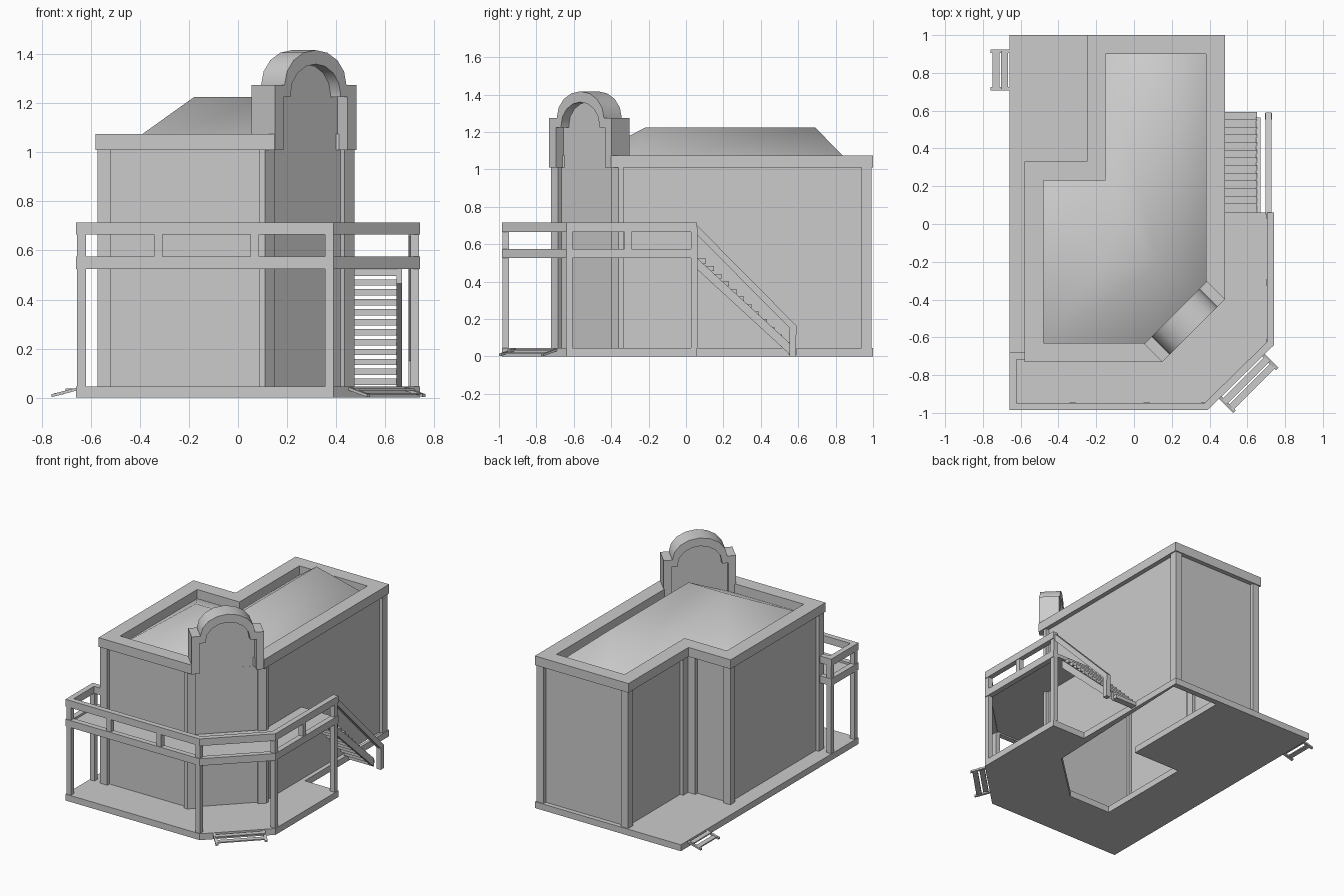
import bpy
import math
from mathutils import Vector, Matrix

cube = bpy.data.objects.get("Cube")
if cube:
    bpy.data.objects.remove(cube, do_unlink=True)

grey = bpy.data.materials.new("plain_grey")
grey.use_nodes = True
COLOUR = (0.6, 0.6, 0.6, 1)
grey.diffuse_color = COLOUR
grey.node_tree.nodes["Principled BSDF"].inputs["Base Color"].default_value = COLOUR


def mesh_object(name, verts, faces):
    mesh = bpy.data.meshes.new(name)
    mesh.from_pydata([tuple(v) for v in verts], [], faces)
    mesh.materials.append(grey)
    obj = bpy.data.objects.new(name, mesh)
    bpy.context.collection.objects.link(obj)
    return obj


def prism(name, loops, low, high, matrix=Matrix()):
    """Extrude flat outlines; a loop inside another one becomes a hole."""
    curve = bpy.data.curves.new(name, "CURVE")
    curve.dimensions = "2D"
    curve.fill_mode = "BOTH"
    curve.extrude = (high - low) / 2
    for loop in loops:
        spline = curve.splines.new("POLY")
        spline.points.add(len(loop) - 1)
        for point, (x, y) in zip(spline.points, loop):
            point.co = (x, y, 0, 1)
        spline.use_cyclic_u = True
    curve.materials.append(grey)
    obj = bpy.data.objects.new(name, curve)
    bpy.context.collection.objects.link(obj)
    obj.matrix_world = matrix @ Matrix.Translation((0, 0, (low + high) / 2))
    bpy.ops.object.select_all(action="DESELECT")
    obj.select_set(True)
    bpy.context.view_layer.objects.active = obj
    bpy.ops.object.convert(target="MESH")
    bpy.ops.object.shade_flat()
    return obj


def offset(points, dist, closed=True):
    """Move an anticlockwise outline inward with mitred corners."""
    pts = [Vector(p) for p in points]
    result = []
    for i, p in enumerate(pts):
        before = (p - pts[i - 1]).normalized()
        after = (pts[(i + 1) % len(pts)] - p).normalized()
        if not closed and i == 0:
            before = after
        if not closed and i == len(pts) - 1:
            after = before
        n1, n2 = Vector((-before.y, before.x)), Vector((-after.y, after.x))
        result.append(p + (n1 + n2) * dist / (1 + n1.dot(n2)))
    return result


def ribbon(name, path, width, low, high):
    prism(name, [list(path) + offset(path, width, closed=False)[::-1]], low, high)


def beam(name, a, b, width, height):
    """A bar between two points, with upright ends."""
    a, b = Vector(a), Vector(b)
    along = Vector((b.x - a.x, b.y - a.y, 0)).normalized()
    side = Vector((-along.y, along.x, 0)) * width / 2
    up = Vector((0, 0, height / 2))
    verts = [p + side * s + up * u for p in (a, b) for s, u in ((-1, -1), (1, -1), (1, 1), (-1, 1))]
    faces = [(0, 1, 2, 3), (7, 6, 5, 4)] + [(i, i + 4, (i + 1) % 4 + 4, (i + 1) % 4) for i in range(4)]
    return mesh_object(name, verts, faces)


def post(name, x, y, low, high, size=0.035):
    mid = (low + high) / 2
    return beam(name, (x - size / 2, y, mid), (x + size / 2, y, mid), size, high - low)


BASE, EAVES, DECK = 0.045, 1.01, 0.525

# Ground slab with an opening beneath the house
deck_edge = [(-0.66, -0.985), (0.39, -0.985), (0.742, -0.64), (0.742, 0.06)]
opening = [(-0.27, -0.58), (0.06, -0.58), (0.42, -0.24), (0.465, 0.96), (0.1, 0.96), (0.1, 0.13), (-0.27, 0.13)]
prism("ground_slab", [deck_edge + [(0.48, 0.06), (0.48, 1), (-0.66, 1)], opening], 0, BASE)

# House walls set back between corner columns; the cut corner is set back too
outline = [(-0.58, -0.73), (0.15, -0.73), (0.482, -0.4), (0.482, 1), (-0.25, 1), (-0.25, 0.33), (-0.58, 0.33)]
house = offset(outline, 0.008)
house[1], house[2] = Vector((0.11, -0.722)), Vector((0.474, -0.36))
prism("house_walls", [offset(house, 0.024), offset(house, 0.034)], BASE, EAVES)
for i, a in enumerate(house):
    b = house[(i + 1) % len(house)]
    along = (b - a).normalized()
    inward = Vector((-along.y, along.x)) * 0.055
    first = 0.025 if i == 2 else 0.055
    last = 0.025 if i == 0 else 0.055
    for start, end in ((a, a + along * first), (b - along * last, b)):
        prism("corner_column", [[start, end, end + inward, start + inward]], BASE, EAVES)

# Parapet, open across the cut corner, and hipped roof
ribbon("parapet", outline[2:] + outline[:2], 0.1, EAVES, 1.075)
eaves = offset(outline, 0.1)
ridge = [(-0.18, -0.215), (0.13, -0.215), (0.13, 0.69)]
roof = mesh_object(
    "hipped_roof",
    [(p[0], p[1], EAVES) for p in eaves] + [(x, y, 1.225) for x, y in ridge],
    [(0, 1, 8, 7), (1, 2, 8), (2, 3, 9, 8), (3, 4, 9), (4, 5, 8, 9), (5, 6, 7, 8), (6, 0, 7)])
for face in roof.data.polygons:
    face.use_smooth = True


# Arched gable across the cut corner
def arch(half, shoulder, radius, spring, top, steps=8):
    turns = [math.pi * i / steps for i in range(steps + 1)]
    curve = [(radius * math.cos(t), spring + (top - spring) * math.sin(t)) for t in turns]
    return [(-half, EAVES), (half, EAVES), (half, shoulder), (radius, shoulder)] + curve + \
           [(-radius, shoulder), (-half, shoulder)]


c = math.sqrt(0.5)
gable_frame = Matrix(((c, 0, c, 0.316), (c, 0, -c, -0.565), (0, 1, 0, 0), (0, 0, 0, 1)))
outer = arch(0.235, 1.275, 0.178, 1.276, 1.417)
inner = arch(0.185, 1.225, 0.145, 1.235, 1.36)
prism("gable_surround", [outer[1:] + outer[:1] + inner[:1] + inner[:0:-1]], -0.135, 0, gable_frame)
bpy.ops.object.shade_smooth_by_angle(angle=math.radians(35))
prism("gable_panel", [inner], -0.1, -0.058, gable_frame)

# Raised deck, its edge beam and its handrail
rail_path = [(-0.56, -0.68), (-0.66, -0.68)] + deck_edge
ribbon("deck_edge_beam", rail_path, 0.038, DECK, 0.575)
ribbon("deck_handrail", rail_path, 0.038, 0.665, 0.715)
deck_inner = [(0.455, 0.06), (0.455, -0.36), (0.11, -0.7), (-0.56, -0.7)]
prism("deck_floor", [rail_path + deck_inner], DECK + 0.01, 0.56)

# Deck posts and short rail posts
for x, y in [(-0.638, -0.7), (-0.638, -0.963), (0.372, -0.963), (0.72, -0.625), (0.72, 0.043)]:
    post("deck_post", x, y, BASE, 0.69)
for x, y in [(-0.325, -0.963), (0.068, -0.963), (0.72, -0.31)]:
    post("short_rail_post", x, y, 0.57, 0.67)

# Side staircase
for i in range(13):
    y, z = 0.085 + i * 0.0405, 0.51 - i * 0.0405
    beam("stair_tread", (0.475, y, z), (0.65, y, z), 0.046, 0.026)
beam("stair_stringer", (0.658, 0.06, 0.495), (0.658, 0.565, 0.031), 0.022, 0.06)
beam("stair_handrail", (0.712, 0.05, 0.685), (0.712, 0.59, 0.14), 0.033, 0.05)
post("stair_foot_post", 0.712, 0.57, 0, 0.15)


# Low entry steps at the slab edge
def entry_steps(x, y, angle, width):
    turn = Matrix.Translation((x, y, 0)) @ Matrix.Rotation(angle, 4, "Z")
    for side in (-1, 1):
        beam("entry_step_side", turn @ Vector((-0.01, side * width / 2, 0.037)),
             turn @ Vector((0.1, side * width / 2, 0.008)), 0.018, 0.012)
    for reach, z in ((0.025, 0.034), (0.07, 0.016)):
        beam("entry_step_tread", turn @ Vector((reach, -width / 2, z)),
             turn @ Vector((reach, width / 2, z)), 0.036, 0.008)


entry_steps(-0.66, 0.815, math.pi, 0.2)
entry_steps(0.575, -0.81, -math.pi / 4, 0.32)
